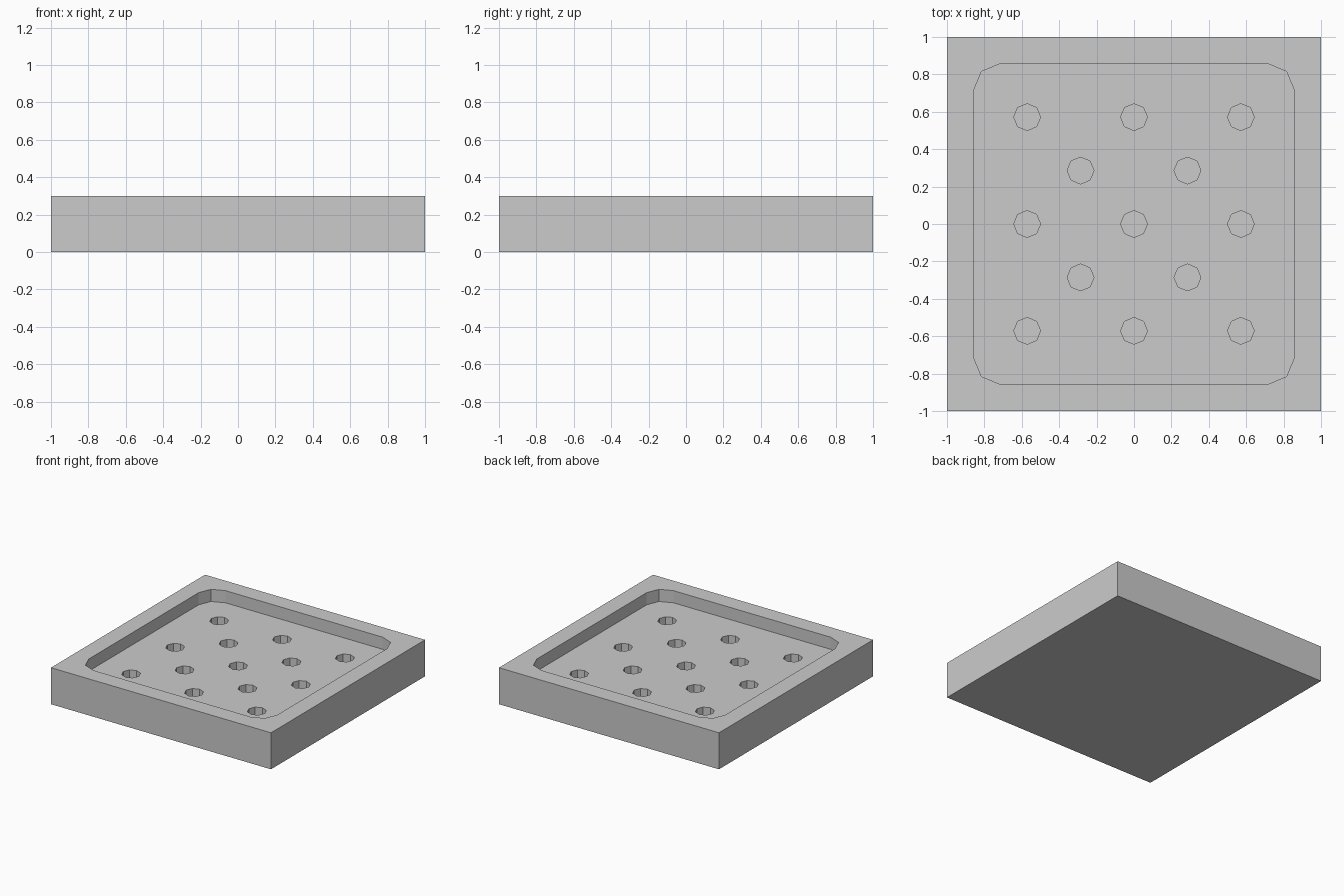
import bpy, bmesh
from math import cos, sin, pi

if "Cube" in bpy.data.objects:
    bpy.data.objects.remove(bpy.data.objects["Cube"])

SIZE, HEIGHT = 1.0, 0.3
POCKET, CORNER, POCKET_Z = 6 / 7, 1 / 7, 0.2
HOLE_R, HOLE_Z = 1 / 14, 0.1
STEP = 2 / 7


def prism(name, outline, z0, z1):
    """Extrude a closed outline between two heights."""
    bm = bmesh.new()
    face = bm.faces.new([bm.verts.new((x, y, z0)) for x, y in outline])
    top = bmesh.ops.extrude_face_region(bm, geom=[face])["geom"]
    verts = [v for v in top if isinstance(v, bmesh.types.BMVert)]
    bmesh.ops.translate(bm, vec=(0, 0, z1 - z0), verts=verts)
    bmesh.ops.recalc_face_normals(bm, faces=bm.faces)
    mesh = bpy.data.meshes.new(name)
    bm.to_mesh(mesh)
    bm.free()
    obj = bpy.data.objects.new(name, mesh)
    bpy.context.collection.objects.link(obj)
    return obj


def arc(cx, cy, r, start, end, steps):
    return [(cx + r * cos(start + (end - start) * i / steps),
             cy + r * sin(start + (end - start) * i / steps)) for i in range(steps + 1)]


def cut(target, cutter):
    mod = target.modifiers.new("cut", 'BOOLEAN')
    mod.operation, mod.solver, mod.object = 'DIFFERENCE', 'EXACT', cutter
    bpy.context.view_layer.objects.active = target
    bpy.ops.object.modifier_apply(modifier=mod.name)
    bpy.data.objects.remove(cutter)


# square slab
tray = prism("tray", [(-SIZE, -SIZE), (SIZE, -SIZE), (SIZE, SIZE), (-SIZE, SIZE)], 0, HEIGHT)

# shallow pocket with two-segment rounded corners
c = POCKET - CORNER
outline = []
for k, (sx, sy) in enumerate([(1, 1), (-1, 1), (-1, -1), (1, -1)]):
    outline += arc(sx * c, sy * c, CORNER, k * pi / 2, (k + 1) * pi / 2, 2)
cut(tray, prism("pocket_cutter", outline, POCKET_Z, HEIGHT + 0.1))

# staggered grid of blind octagonal holes
for i in range(-2, 3):
    for j in range(-2, 3):
        if (i + j) % 2 == 0 and i % 2 == j % 2:
            ring = arc(i * STEP, j * STEP, HOLE_R, 0, 2 * pi, 8)[:-1]
            cut(tray, prism("hole_cutter", ring, HOLE_Z, POCKET_Z + 0.05))
